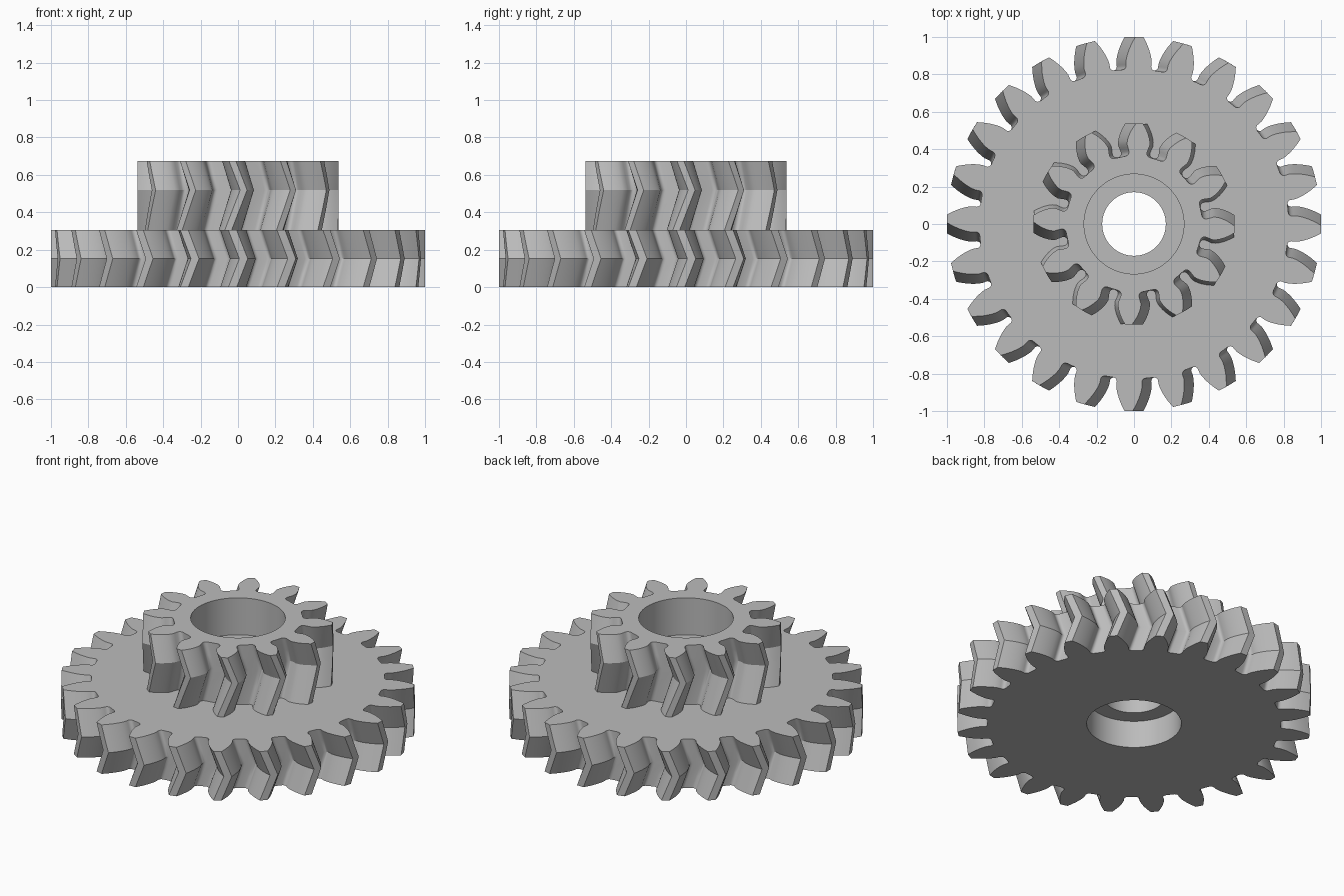
import bpy, bmesh
from math import pi, cos, sin, tan, acos, sqrt, radians

cube = bpy.data.objects.get("Cube")
if cube:
    bpy.data.objects.remove(cube, do_unlink=True)

MODULE = 1 / 13              # tooth size shared by both gears
PRESSURE = radians(21.5)
FILLET = 0.35 * MODULE
BACKLASH = 0.003


def gear_outline(teeth):
    """Involute gear outline as (radius, angle) pairs, counterclockwise."""
    pitch = teeth / 2 * MODULE
    tip, root = pitch + MODULE, pitch - 1.25 * MODULE
    base = pitch * cos(PRESSURE)

    def half_angle(r):
        a = pi / (2 * teeth) + tan(PRESSURE) - PRESSURE - BACKLASH / pitch
        if r > base:
            p = acos(base / r)
            a -= tan(p) - p
        else:
            a -= 0.2 * (base - r) / base          # slight undercut
        f = FILLET - (r - root)
        if f > 0:
            a += (FILLET - sqrt(max(0, FILLET ** 2 - f ** 2))) / r
        return a

    radii = [root + FILLET * (1 - cos(i * pi / 10)) for i in range(5)]
    start = root + FILLET
    radii += [start + (tip - start) * i / 8 for i in range(9)]
    points = []
    for k in range(teeth):
        c = 2 * pi * k / teeth
        points += [(r, c - half_angle(r)) for r in radii]
        points += [(r, c + half_angle(r)) for r in reversed(radii)]
    return points


def add_ring(bm, outline, z, turn=0.0):
    """Closed loop of edges at height z."""
    verts = [bm.verts.new((r * cos(a + turn), r * sin(a + turn), z))
             for r, a in outline]
    edges = [bm.edges.new((v, verts[i - 1])) for i, v in enumerate(verts)]
    return verts, edges


def skin(bm, rings):
    """Join a stack of equal rings with quads."""
    for (low, _), (high, _) in zip(rings, rings[1:]):
        for i in range(len(low)):
            bm.faces.new((low[i - 1], low[i], high[i], high[i - 1]))


def herringbone(bm, teeth, bottom, middle, top, twist):
    """Toothed wall whose helix reverses at the middle height."""
    heights = [bottom, (bottom + middle) / 2, middle, (middle + top) / 2, top]
    outline = gear_outline(teeth)
    rings = [add_ring(bm, outline, z,
                      twist * (0.5 - abs(z - middle) / (top - middle)))
             for z in heights]
    skin(bm, rings)
    return rings[0][1], rings[-1][1]


def fill(bm, outer, inner):
    """Flat face between two loops."""
    bmesh.ops.triangle_fill(bm, use_beauty=True, edges=outer + inner,
                            normal=(0, 0, 1))


bm = bmesh.new()

# Large wheel and the smaller pinion standing on it
wheel_low, wheel_high = herringbone(bm, 24, 0, 0.152, 0.305, radians(3.4))
pinion_low, pinion_high = herringbone(bm, 12, 0.305, 0.519, 0.675, radians(6.4))

# Stepped bore: a recess at each end and a narrower hole between
SEGMENTS = 96
steps = [(0.267, 0), (0.267, 0.17), (0.17, 0.17),
         (0.17, 0.445), (0.267, 0.445), (0.267, 0.675)]
bore = [add_ring(bm, [(r, 2 * pi * i / SEGMENTS) for i in range(SEGMENTS)], z)
        for r, z in steps]
skin(bm, bore)

# Flat end faces and the shoulder between the gears
fill(bm, wheel_low, bore[0][1])
fill(bm, wheel_high, pinion_low)
fill(bm, pinion_high, bore[-1][1])
bmesh.ops.recalc_face_normals(bm, faces=bm.faces[:])

mesh = bpy.data.meshes.new("compound_gear")
bm.to_mesh(mesh)
bm.free()
gear = bpy.data.objects.new("compound_gear", mesh)
bpy.context.collection.objects.link(gear)

# Plain grey material
grey = bpy.data.materials.new("plain_grey")
grey.use_nodes = True
colour = (0.5, 0.5, 0.5, 1)
grey.diffuse_color = colour
grey.node_tree.nodes["Principled BSDF"].inputs["Base Color"].default_value = colour
mesh.materials.append(grey)

bpy.ops.object.select_all(action='DESELECT')
gear.select_set(True)
bpy.context.view_layer.objects.active = gear
bpy.ops.object.shade_smooth_by_angle(angle=radians(25))
